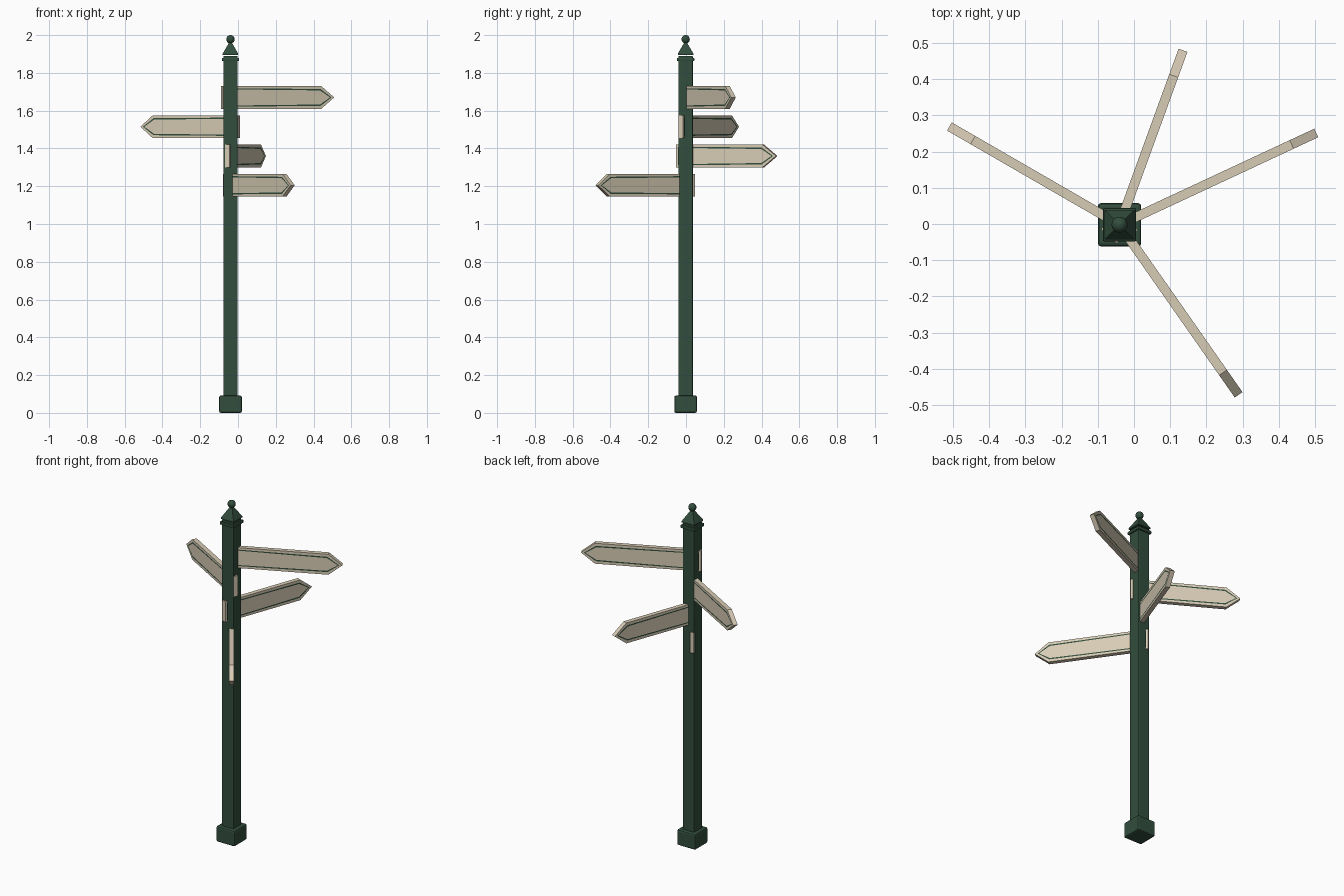
import bpy
import bmesh
from math import radians
from mathutils import Matrix

if "Cube" in bpy.data.objects:
    bpy.data.objects.remove(bpy.data.objects["Cube"])

CX, CY = -0.04, -0.002


def material(name, rgb):
    m = bpy.data.materials.new(name)
    m.use_nodes = True
    m.diffuse_color = (*rgb, 1)
    bsdf = m.node_tree.nodes["Principled BSDF"]
    bsdf.inputs["Base Color"].default_value = (*rgb, 1)
    bsdf.inputs["Roughness"].default_value = 0.7
    return m


green = material("dark green paint", (0.032, 0.075, 0.047))
cream = material("cream paint", (0.68, 0.60, 0.46))


def finish(name, bm, mats):
    bmesh.ops.recalc_face_normals(bm, faces=bm.faces)
    mesh = bpy.data.meshes.new(name)
    bm.to_mesh(mesh)
    bm.free()
    ob = bpy.data.objects.new(name, mesh)
    bpy.context.collection.objects.link(ob)
    for m in mats:
        mesh.materials.append(m)
    return ob


def square_part(name, width, z0, z1, bevel=0.0, top=None):
    """Square block on the post axis, optionally tapering to a narrower top."""
    bm = bmesh.new()
    bmesh.ops.create_cube(bm, size=1)
    for v in bm.verts:
        upper = v.co.z > 0
        w = top if upper and top is not None else width
        v.co = (CX + v.co.x * w, CY + v.co.y * w, z1 if upper else z0)
    if bevel:
        bmesh.ops.bevel(bm, geom=bm.edges[:], offset=bevel, segments=2,
                        profile=0.5, affect='EDGES')
    return finish(name, bm, [green])


def sign(name, angle, length, z):
    """Pointed board through the post, with a painted green line on both sides."""
    back, tip, half, thick = -0.05, 0.075, 0.06, 0.026
    outline = [(back, -half), (length - tip, -half), (length, 0),
               (length - tip, half), (back, half)]
    bm = bmesh.new()
    face = bm.faces.new([bm.verts.new((x, -thick / 2, h)) for x, h in outline])
    ext = bmesh.ops.extrude_face_region(bm, geom=[face])
    for v in ext["geom"]:
        if isinstance(v, bmesh.types.BMVert):
            v.co.y += thick
    bmesh.ops.recalc_face_normals(bm, faces=bm.faces)
    # border, green line and centre panel on each broad side
    for f in [f for f in bm.faces if abs(f.normal.y) > 0.9]:
        bmesh.ops.inset_region(bm, faces=[f], thickness=0.016)
        line = bmesh.ops.inset_region(bm, faces=[f], thickness=0.008)
        for g in line["faces"]:
            g.material_index = 1
        f.material_index = 0
    bm.transform(Matrix.Translation((CX, CY, z))
                 @ Matrix.Rotation(radians(angle), 4, 'Z'))
    return finish(name, bm, [cream, green])


# Post, foot and stepped cap
square_part("foot_block", 0.12, 0.0, 0.092, bevel=0.009)
square_part("post", 0.076, 0.08, 1.89, bevel=0.005)
square_part("collar", 0.092, 1.862, 1.88, bevel=0.004)
square_part("cap_eave", 0.082, 1.894, 1.902)
square_part("cap_pyramid", 0.082, 1.902, 1.966, top=0.008)

# Ball finial
bm = bmesh.new()
bmesh.ops.create_uvsphere(bm, u_segments=24, v_segments=14, radius=0.022,
                          matrix=Matrix.Translation((CX, CY, 1.978)))
for f in bm.faces:
    f.smooth = True
finish("ball_finial", bm, [green])

# Direction boards from top to bottom
boards = [(25, 0.60), (150, 0.543), (70, 0.513), (-55, 0.574)]
for i, (angle, length) in enumerate(boards):
    sign(f"direction_board_{i + 1}", angle, length, 1.67 - 0.155 * i)
